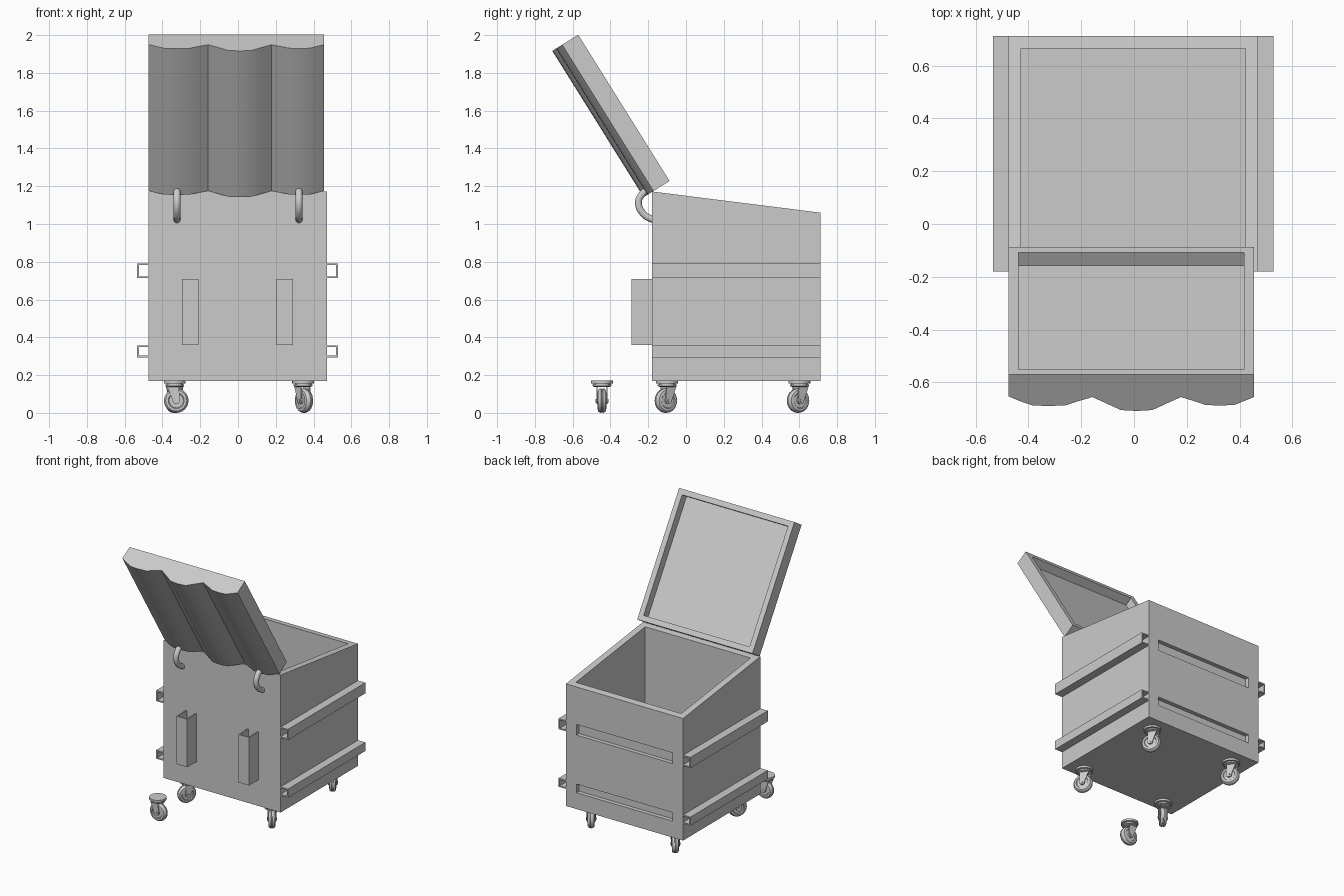
import bpy, bmesh
from math import radians, sin, cos, pi
from mathutils import Matrix, Vector

if "Cube" in bpy.data.objects:
    bpy.data.objects.remove(bpy.data.objects["Cube"])


def finish(name, bm, smooth=None):
    bmesh.ops.recalc_face_normals(bm, faces=bm.faces[:])
    me = bpy.data.meshes.new(name)
    bm.to_mesh(me)
    bm.free()
    ob = bpy.data.objects.new(name, me)
    bpy.context.collection.objects.link(ob)
    if smooth:
        bpy.ops.object.select_all(action='DESELECT')
        bpy.context.view_layer.objects.active = ob
        ob.select_set(True)
        bpy.ops.object.shade_smooth_by_angle(angle=radians(smooth))
    return ob


def prism(points, vec):
    """Closed prism: a flat outline swept along a vector."""
    bm = bmesh.new()
    face = bm.faces.new([bm.verts.new(p) for p in points])
    new = bmesh.ops.extrude_face_region(bm, geom=[face], use_keep_orig=True)['geom']
    bmesh.ops.translate(bm, vec=vec, verts=[v for v in new if isinstance(v, bmesh.types.BMVert)])
    bmesh.ops.recalc_face_normals(bm, faces=bm.faces[:])
    bm.normal_update()
    return bm


def box(x0, x1, y0, y1, z0, z1):
    return prism([(x0, y0, z0), (x1, y0, z0), (x1, y1, z0), (x0, y1, z0)], (0, 0, z1 - z0))


def sink(bm, face, border, depth_vec=None, floor_z=None):
    """Inset a face and push it in to make a cavity."""
    bmesh.ops.inset_individual(bm, faces=[face], thickness=border)
    f = bmesh.ops.extrude_discrete_faces(bm, faces=[face])['faces'][0]
    for v in f.verts:
        if floor_z is not None:
            v.co.z = floor_z
        else:
            v.co += Vector(depth_vec)


X0, X1, Y0, Y1 = -0.475, 0.47, -0.18, 0.712
RAILS = ((0.714, 0.792), (0.294, 0.357))

# Bin body with sloped rim and open cavity
bm = prism([(X0, Y0, 0.17), (X0, Y1, 0.17), (X0, Y1, 1.06), (X0, Y0, 1.172)], (X1 - X0, 0, 0))
top = max(bm.faces, key=lambda f: f.calc_center_median().z)
sink(bm, top, 0.067, floor_z=0.24)
body = finish("bin_body", bm)

# Grooves in the rear wall
for z0, z1 in RAILS:
    cutter = finish("groove_cutter", box(-0.39, 0.385, Y1 - 0.03, Y1 + 0.05, z0 - 0.005, z1 - 0.005))
    cutter.hide_render = True
    mod = body.modifiers.new("groove", 'BOOLEAN')
    mod.operation, mod.solver, mod.object = 'DIFFERENCE', 'EXACT', cutter
    bpy.context.view_layer.objects.active = body
    bpy.ops.object.modifier_apply(modifier=mod.name)
    bpy.data.objects.remove(cutter)

# Hollow side rails
t = 0.009
for side, xa in (("left", X0), ("right", X1)):
    s = -1 if side == "left" else 1
    xb = xa + s * 0.059
    for level, (z0, z1) in zip(("upper", "lower"), RAILS):
        outline = [(xa, z0), (xb, z0), (xb, z1), (xa, z1), (xa, z1 - t),
                   (xb - s * t, z1 - t), (xb - s * t, z0 + t), (xa, z0 + t)]
        finish(f"{level}_rail_{side}", prism([(x, Y0, z) for x, z in outline], (0, Y1 - Y0, 0)))

# Vertical front channels
for side, x0, x1 in (("left", -0.296, -0.208), ("right", 0.203, 0.291)):
    yf = -0.288
    outline = [(x0, Y0), (x0, yf), (x1, yf), (x1, Y0), (x1 - t, Y0),
               (x1 - t, yf + t), (x0 + t, yf + t), (x0 + t, Y0)]
    finish(f"front_channel_{side}", prism([(x, y, 0.36) for x, y in outline], (0, 0, 0.35)))

# Open lid: wavy outside, recessed inside, tilted back
wave = [(-0.475, 0.097), (-0.43, 0.119), (-0.385, 0.137), (-0.325, 0.14), (-0.26, 0.137),
        (-0.21, 0.118), (-0.158, 0.1), (-0.105, 0.128), (-0.05, 0.158), (0.01, 0.162),
        (0.07, 0.158), (0.125, 0.128), (0.178, 0.1), (0.225, 0.117), (0.27, 0.135),
        (0.325, 0.138), (0.38, 0.135), (0.455, 0.1)]
bm = prism([(x, 0, w) for x, w in [(-0.475, 0)] + wave + [(0.455, 0)]], (0, 0.913, 0))
inner = next(f for f in bm.faces if all(abs(v.co.z) < 1e-5 for v in f.verts))
sink(bm, inner, 0.054, depth_vec=(0, 0, 0.06))
lid = finish("lid", bm, 40)
lid.matrix_world = Matrix.Translation((0, -0.087, 1.228)) @ Matrix.Rotation(radians(122), 4, 'X')

# Curved hinge tubes
for side, x in (("left", -0.323), ("right", 0.323)):
    cu = bpy.data.curves.new(f"hinge_{side}", 'CURVE')
    cu.dimensions, cu.bevel_depth, cu.bevel_resolution, cu.use_fill_caps = '3D', 0.019, 3, True
    sp = cu.splines.new('BEZIER')
    pts = [(-0.165, 1.018), (-0.222, 1.05), (-0.252, 1.11), (-0.235, 1.155), (-0.19, 1.19)]
    sp.bezier_points.add(len(pts) - 1)
    sp.resolution_u = 5
    for bp, (y, z) in zip(sp.bezier_points, pts):
        bp.co = (x, y, z)
        bp.handle_left_type = bp.handle_right_type = 'AUTO'
    bpy.context.collection.objects.link(bpy.data.objects.new(f"hinge_{side}", cu))


def lathe(bm, profile, matrix, n=24):
    """Revolve (radius, height) points around local z; a closed loop or capped on the axis."""
    rings = [[bm.verts.new(matrix @ Vector((r * cos(2 * pi * i / n), r * sin(2 * pi * i / n), h)))
              for i in range(n)] for r, h in profile]
    for a, b in zip(rings, rings[1:]):
        for i in range(n):
            bm.faces.new((a[i], a[(i + 1) % n], b[(i + 1) % n], b[i]))
    bm.faces.new(rings[0][::-1])
    bm.faces.new(rings[-1])


def caster(name, x, y, angle):
    """Swivel caster; the wheel rolls along local y before turning."""
    place = Matrix.Translation((x, y, 0)) @ Matrix.Rotation(radians(angle), 4, 'Z')
    # Swivel head
    bm = bmesh.new()
    lathe(bm, [(0.04, 0.138), (0.05, 0.142), (0.05, 0.149), (0.044, 0.151), (0.044, 0.155),
               (0.058, 0.156), (0.058, 0.171)], place)
    finish(name + "_swivel", bm, 35)
    # Wheel with grooved tread and raised hub
    c = (0, -0.008, 0.065)
    axle = place @ Matrix.Translation(c) @ Matrix.Rotation(pi / 2, 4, 'Y')
    half = [(0.016, 0.023), (0.018, 0.017), (0.038, 0.017), (0.042, 0.023), (0.056, 0.021),
            (0.063, 0.012), (0.065, 0.005), (0.062, 0.003)]
    bm = bmesh.new()
    lathe(bm, half + [(r, -h) for r, h in half[::-1]], axle)
    finish(name + "_wheel", bm, 35)
    # Fork cheeks and axle bolt
    arc = [(c[1] + 0.019 * cos(a), c[2] + 0.019 * sin(a))
           for a in [radians(180 + 36 * i) for i in range(6)]]
    for s, label in ((-1, "a"), (1, "b")):
        cheek = [(s * 0.024, py, pz) for py, pz in arc + [(0.04, 0.142), (-0.022, 0.142)]]
        bm = prism(cheek, (s * 0.006, 0, 0))
        bm.transform(place)
        finish(f"{name}_fork_{label}", bm)
    bm = bmesh.new()
    lathe(bm, [(0.009, -0.034), (0.009, 0.034)], axle, 12)
    finish(name + "_axle", bm, 35)


# Four mounted casters and the loose one in front
caster("caster_front_left", -0.335, -0.1, -33)
caster("caster_front_right", 0.345, -0.1, 33)
caster("caster_rear_left", -0.335, 0.6, 33)
caster("caster_rear_right", 0.345, 0.6, 33)
caster("caster_loose", -0.335, -0.445, 90)
